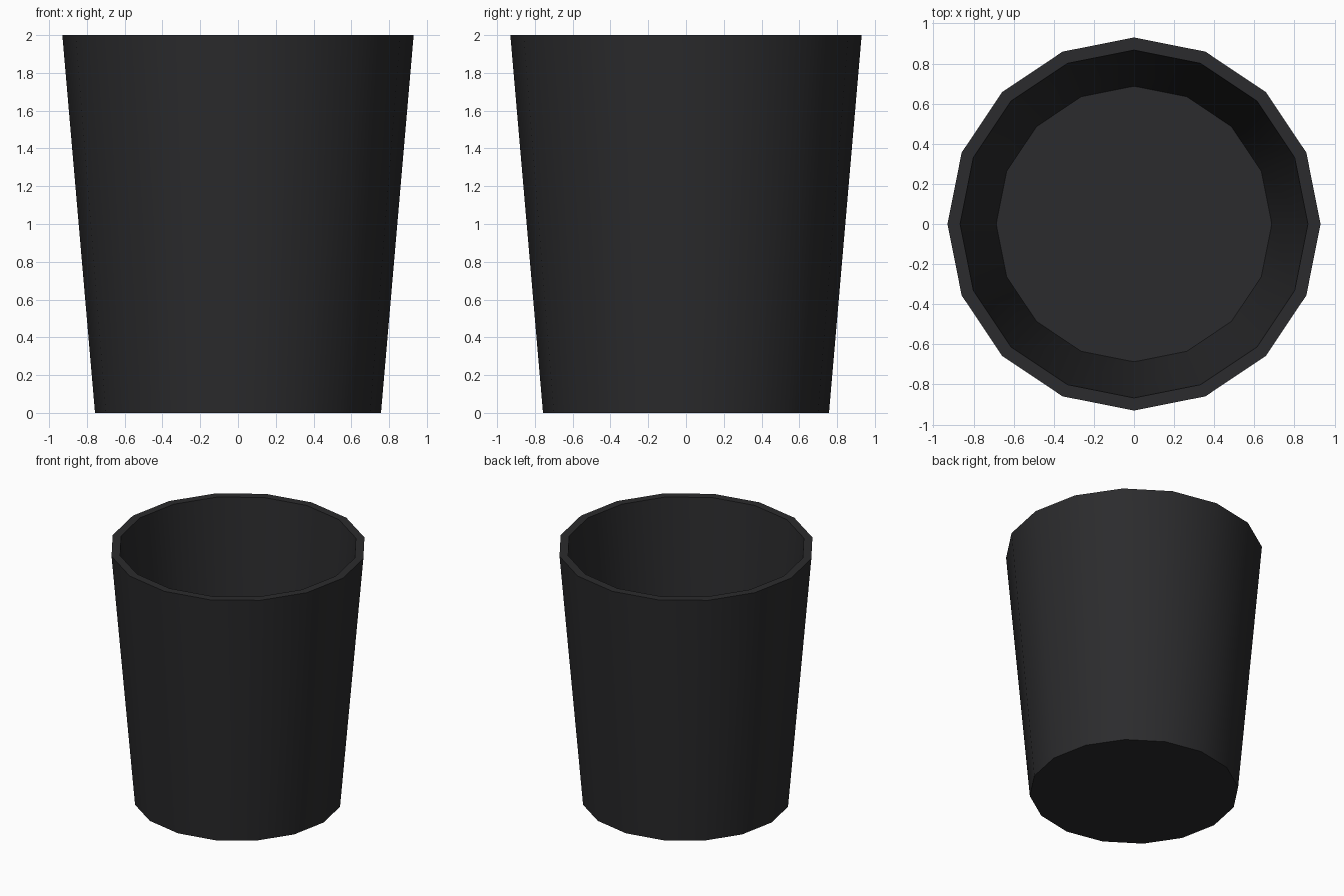
import bpy, bmesh
from math import cos, sin, pi

if "Cube" in bpy.data.objects:
    bpy.data.objects.remove(bpy.data.objects["Cube"])

SIDES = 16
# (radius, z) from outer foot over the rim to the inner floor
PROFILE = [(0.757, 0.0), (0.93, 2.0), (0.867, 2.0), (0.687, 0.06)]

bm = bmesh.new()
rings = [[bm.verts.new((r * cos(2 * pi * i / SIDES), r * sin(2 * pi * i / SIDES), z))
          for i in range(SIDES)] for r, z in PROFILE]

# Outer wall, rim and inner wall
for a, b in zip(rings, rings[1:]):
    for i in range(SIDES):
        j = (i + 1) % SIDES
        bm.faces.new((a[i], a[j], b[j], b[i]))

# Underside and inner floor
bm.faces.new(rings[0][::-1])
bm.faces.new(rings[-1])
bmesh.ops.recalc_face_normals(bm, faces=bm.faces)

mesh = bpy.data.meshes.new("tapered_bin")
bm.to_mesh(mesh)
bm.free()
bin_obj = bpy.data.objects.new("tapered_bin", mesh)
bpy.context.collection.objects.link(bin_obj)

# Near-black plastic
mat = bpy.data.materials.new("black_plastic")
mat.diffuse_color = (0.024, 0.024, 0.026, 1.0)
mat.use_nodes = True
mat.node_tree.nodes["Principled BSDF"].inputs["Base Color"].default_value = mat.diffuse_color
mesh.materials.append(mat)

# Smooth walls, crisp rim and base
bpy.context.view_layer.objects.active = bin_obj
bin_obj.select_set(True)
bpy.ops.object.shade_smooth_by_angle(angle=pi / 6)
